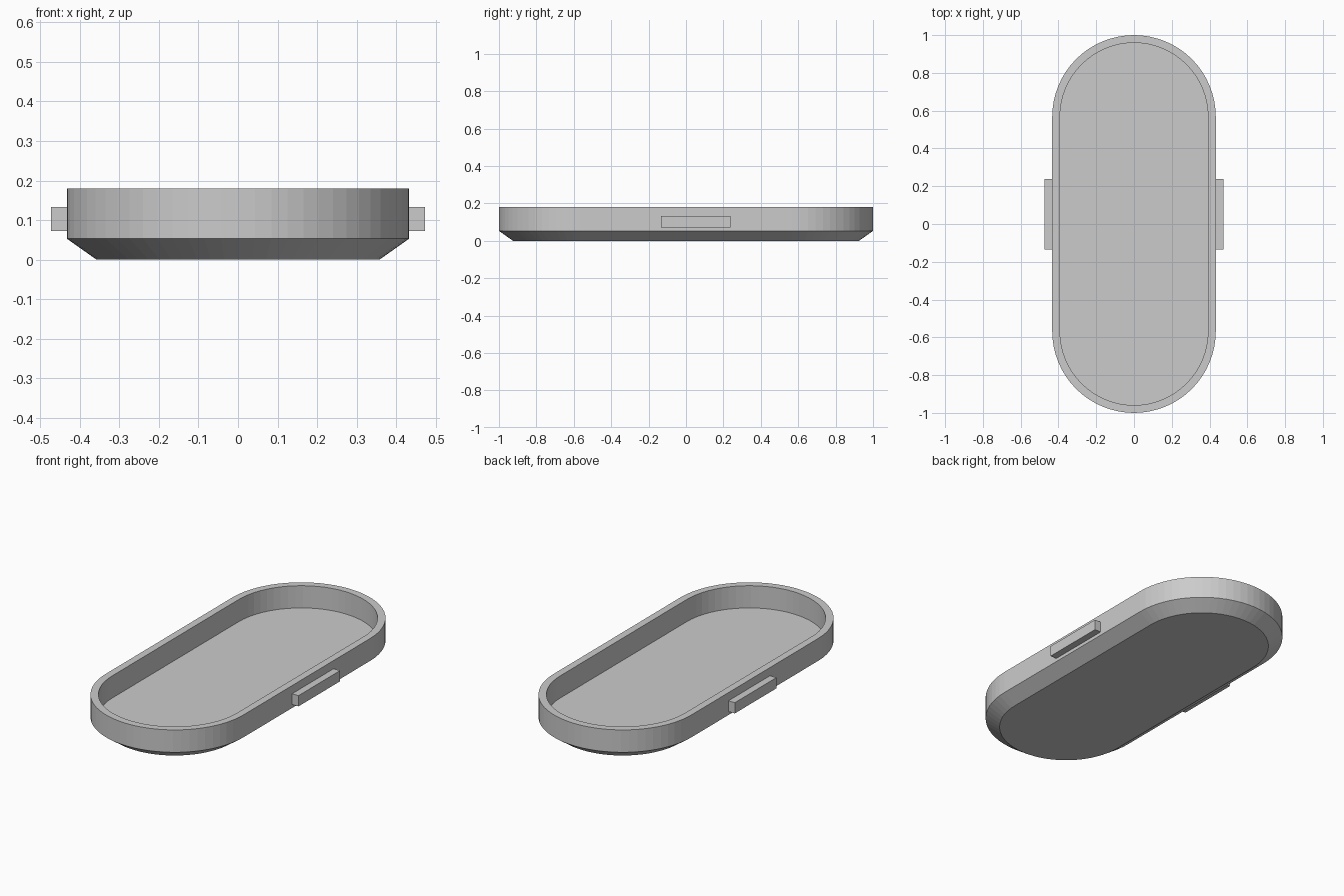
import bpy
import bmesh
from math import cos, sin, pi

cube = bpy.data.objects.get("Cube")
if cube:
    bpy.data.objects.remove(cube, do_unlink=True)

RADIUS = 0.433          # half width of the tray
STRAIGHT = 1 - RADIUS   # half length of the straight sides
SEGMENTS = 32           # facets in each rounded end

grey = bpy.data.materials.new("plain_grey")
grey.use_nodes = True
colour = (0.6, 0.6, 0.6, 1)
grey.diffuse_color = colour
grey.node_tree.nodes["Principled BSDF"].inputs["Base Color"].default_value = colour


def add_object(name, bm):
    bmesh.ops.recalc_face_normals(bm, faces=bm.faces)
    mesh = bpy.data.meshes.new(name)
    bm.to_mesh(mesh)
    bm.free()
    mesh.materials.append(grey)
    obj = bpy.data.objects.new(name, mesh)
    bpy.context.collection.objects.link(obj)
    return obj


def stadium_ring(bm, inset, z):
    """Vertices of a rounded-end outline, shrunk by inset."""
    r = RADIUS - inset
    ring = []
    for start, side in ((0, 1), (pi, -1)):
        for i in range(SEGMENTS + 1):
            a = start + pi * i / SEGMENTS
            ring.append(bm.verts.new((r * cos(a), side * STRAIGHT + r * sin(a), z)))
    return ring


# Tray: chamfered base, upright wall, flat rim and recessed floor
profile = [(0.075, 0), (0, 0.053), (0, 0.18), (0.041, 0.18), (0.041, 0.054)]
bm = bmesh.new()
rings = [stadium_ring(bm, inset, z) for inset, z in profile]
for low, high in zip(rings, rings[1:]):
    for i in range(len(low)):
        j = (i + 1) % len(low)
        bm.faces.new((low[i], low[j], high[j], high[i]))
bm.faces.new(rings[0])
bm.faces.new(rings[-1])
add_object("tray", bm)

# Side tabs: small blocks set into the outer wall
for name, side in (("left_tab", 1), ("right_tab", -1)):
    bm = bmesh.new()
    bmesh.ops.create_cube(bm, size=1)
    bmesh.ops.scale(bm, vec=(0.06, 0.372, 0.061), verts=bm.verts)
    bmesh.ops.translate(bm, vec=(side * 0.443, 0.052, 0.103), verts=bm.verts)
    add_object(name, bm)
